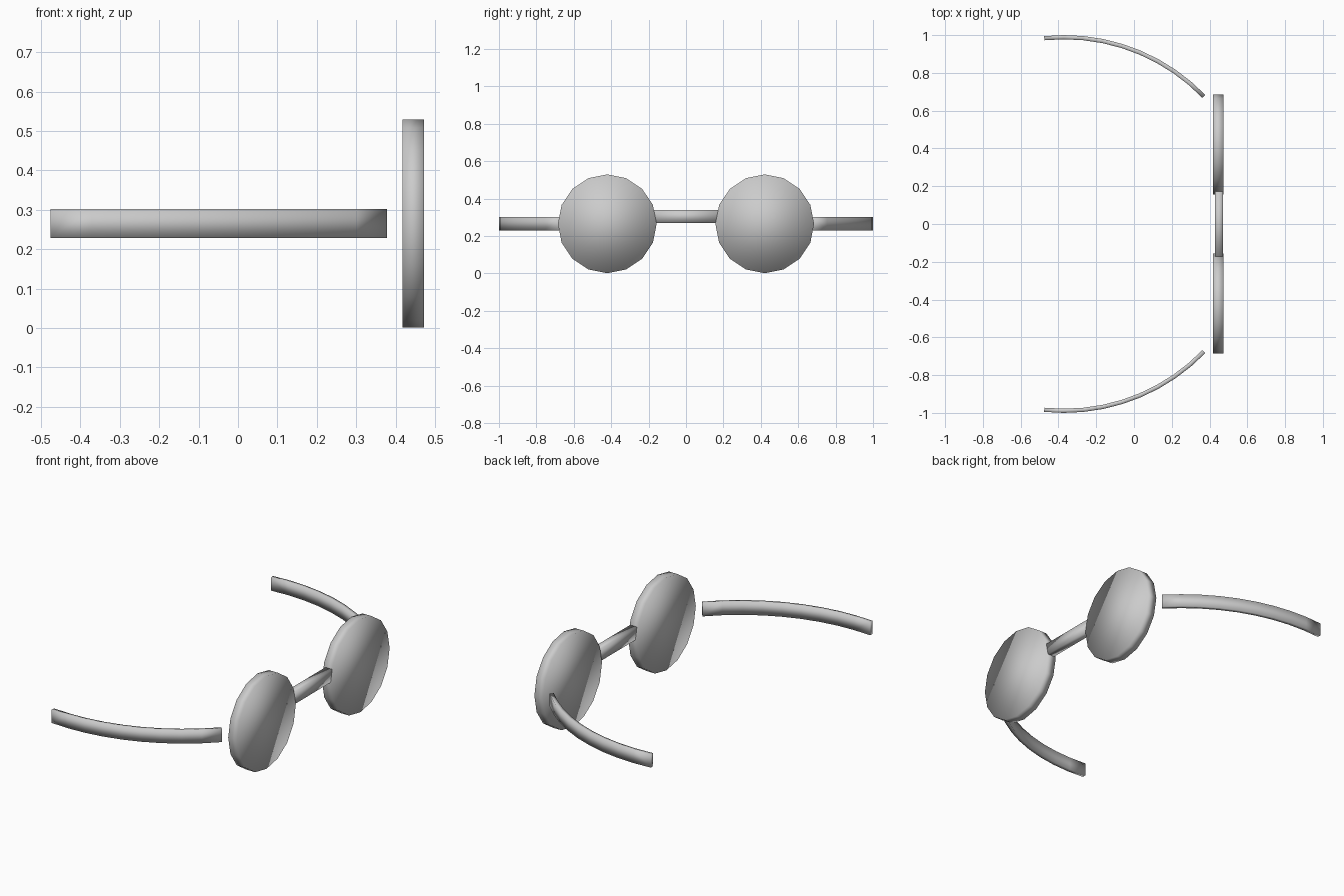
import bpy
import bmesh
import math

cube = bpy.data.objects.get("Cube")
if cube:
    bpy.data.objects.remove(cube, do_unlink=True)

GREY = (0.6, 0.6, 0.6, 1)
grey = bpy.data.materials.new("plain grey")
grey.use_nodes = True
grey.diffuse_color = GREY
grey.node_tree.nodes["Principled BSDF"].inputs["Base Color"].default_value = GREY


def finish(name, bm):
    """Turn a bmesh into a smooth grey object."""
    bmesh.ops.recalc_face_normals(bm, faces=bm.faces)
    for face in bm.faces:
        face.smooth = True
    mesh = bpy.data.meshes.new(name)
    bm.to_mesh(mesh)
    bm.free()
    mesh.materials.append(grey)
    obj = bpy.data.objects.new(name, mesh)
    bpy.context.collection.objects.link(obj)
    return obj


def lens(name, side):
    """Flat sixteen-sided disc facing along x."""
    bm = bmesh.new()
    bmesh.ops.create_cone(bm, cap_ends=True, segments=16,
                          radius1=0.264, radius2=0.264, depth=0.055)
    obj = finish(name, bm)
    obj.rotation_euler.y = math.pi / 2
    obj.location = (0.4455, side * 0.421, 0.265)


def temple(name, side):
    """Rectangular bar swept along a circular arc."""
    radius, half, steps = 1.03, 0.011, 9
    cx, cy = -0.37, 0.989 - radius
    start = math.asin((-0.475 - cx) / radius)
    end = math.asin((0.37 - cx) / radius)
    bm = bmesh.new()
    rings = []
    for i in range(steps + 1):
        a = start + (end - start) * i / steps
        ring = []
        for r, z in ((radius - half, 0.228), (radius + half, 0.228),
                     (radius + half, 0.302), (radius - half, 0.302)):
            ring.append(bm.verts.new((cx + r * math.sin(a),
                                      side * (cy + r * math.cos(a)), z)))
        rings.append(ring)
    for r0, r1 in zip(rings, rings[1:]):
        for k in range(4):
            n = (k + 1) % 4
            bm.faces.new((r0[k], r0[n], r1[n], r1[k]))
    bm.faces.new(rings[0])
    bm.faces.new(rings[-1])
    finish(name, bm)


# Matching lenses and side arms
for label, side in (("near", -1), ("far", 1)):
    lens(label + "_lens", side)
    temple(label + "_temple_arm", side)

# Bridge bar let into both lens rims
bm = bmesh.new()
bmesh.ops.create_cube(bm, size=1)
bmesh.ops.scale(bm, vec=(0.043, 0.4, 0.069), verts=bm.verts)
bmesh.ops.translate(bm, vec=(0.45, 0, 0.305), verts=bm.verts)
finish("bridge", bm)
